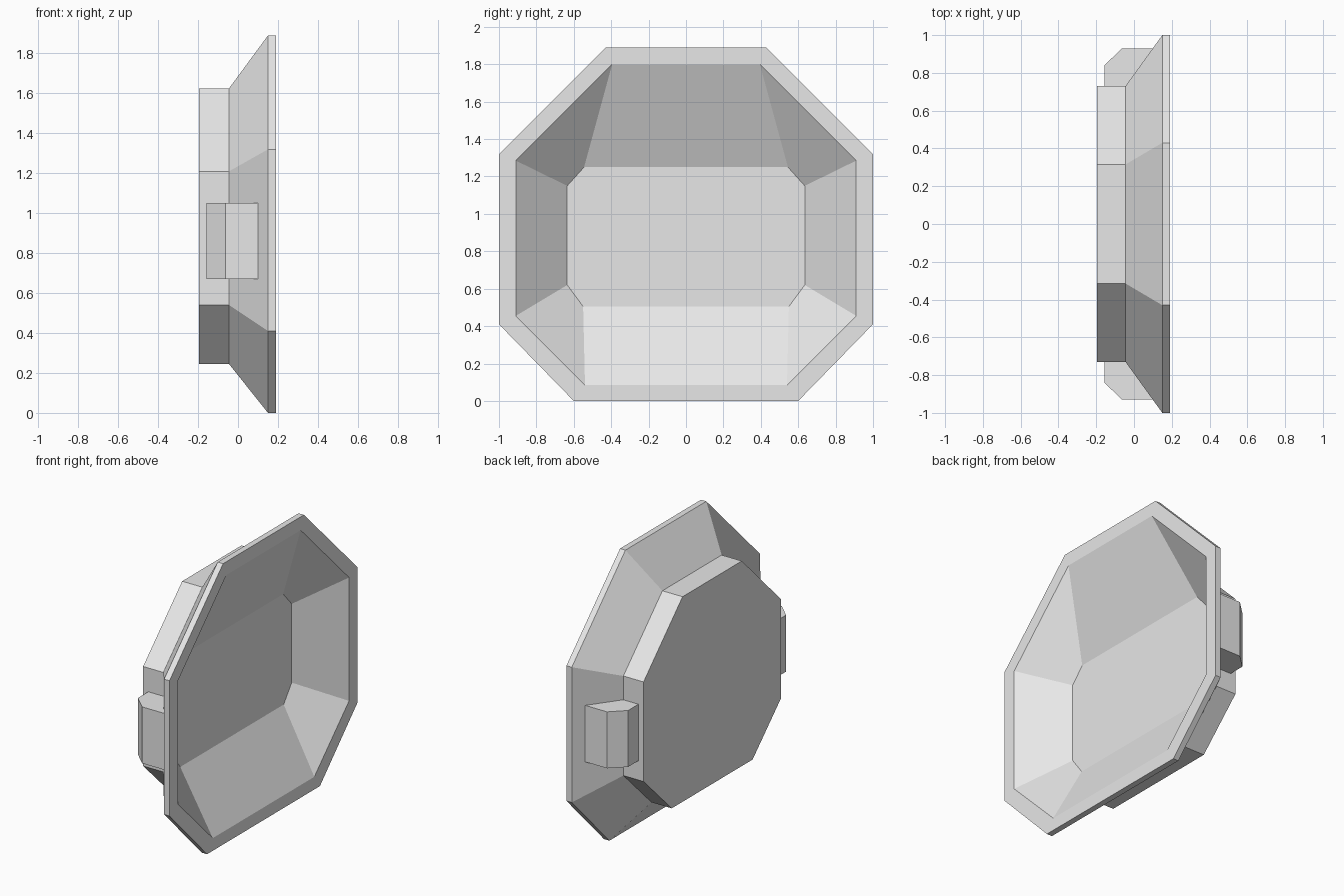
import bpy
import bmesh

cube = bpy.data.objects.get("Cube")
if cube:
    bpy.data.objects.remove(cube)

grey = bpy.data.materials.new("light_grey")
grey.use_nodes = True
grey.diffuse_color = (0.8, 0.8, 0.8, 1)
grey.node_tree.nodes["Principled BSDF"].inputs["Base Color"].default_value = (0.8, 0.8, 0.8, 1)


def loft(name, rings):
    """Skin a stack of equal-sided rings and cap both ends."""
    bm = bmesh.new()
    loops = [[bm.verts.new(p) for p in ring] for ring in rings]
    for a, b in zip(loops, loops[1:]):
        for i in range(len(a)):
            j = (i + 1) % len(a)
            bm.faces.new((a[i], a[j], b[j], b[i]))
    bm.faces.new(loops[0][::-1])
    bm.faces.new(loops[-1])
    bmesh.ops.recalc_face_normals(bm, faces=bm.faces[:])
    mesh = bpy.data.meshes.new(name)
    bm.to_mesh(mesh)
    bm.free()
    mesh.materials.append(grey)
    obj = bpy.data.objects.new(name, mesh)
    bpy.context.collection.objects.link(obj)
    return obj


def octagon(x, side, low, high, bottom, bottom_half, top, top_half):
    """Eight-sided ring, symmetric in y, in the plane at x."""
    right = [(bottom_half, bottom), (side, low), (side, high), (top_half, top)]
    left = [(-y, z) for y, z in reversed(right)]
    return [(x, y, z) for y, z in right + left]


# Hollow dish: back block, flared wall, rim, then the recess and its floor
back = (0.73, 0.54, 1.21, 0.245, 0.43, 1.625, 0.315)
rim = (1.0, 0.41, 1.32, 0.0, 0.6, 1.89, 0.43)
opening = (0.91, 0.455, 1.285, 0.085, 0.54, 1.8, 0.395)
floor = (0.635, 0.62, 1.15, 0.505, 0.55, 1.25, 0.545)
loft("dish", [
    octagon(-0.195, *back),
    octagon(-0.045, *back),
    octagon(0.15, *rim),
    octagon(0.19, *rim),
    octagon(0.19, *opening),
    octagon(-0.045, *floor),
])

# Chamfered lugs on both sides, seated against the flared wall
lug = [(-0.157, 0.72), (-0.157, 0.84), (-0.063, 0.93), (0.1, 0.93), (-0.045, 0.72)]
for name, s in (("left_lug", 1), ("right_lug", -1)):
    # the y direction here runs across the dish
    loft(name, [[(x, s * y, z) for x, y in lug] for z in (0.67, 1.05)])
